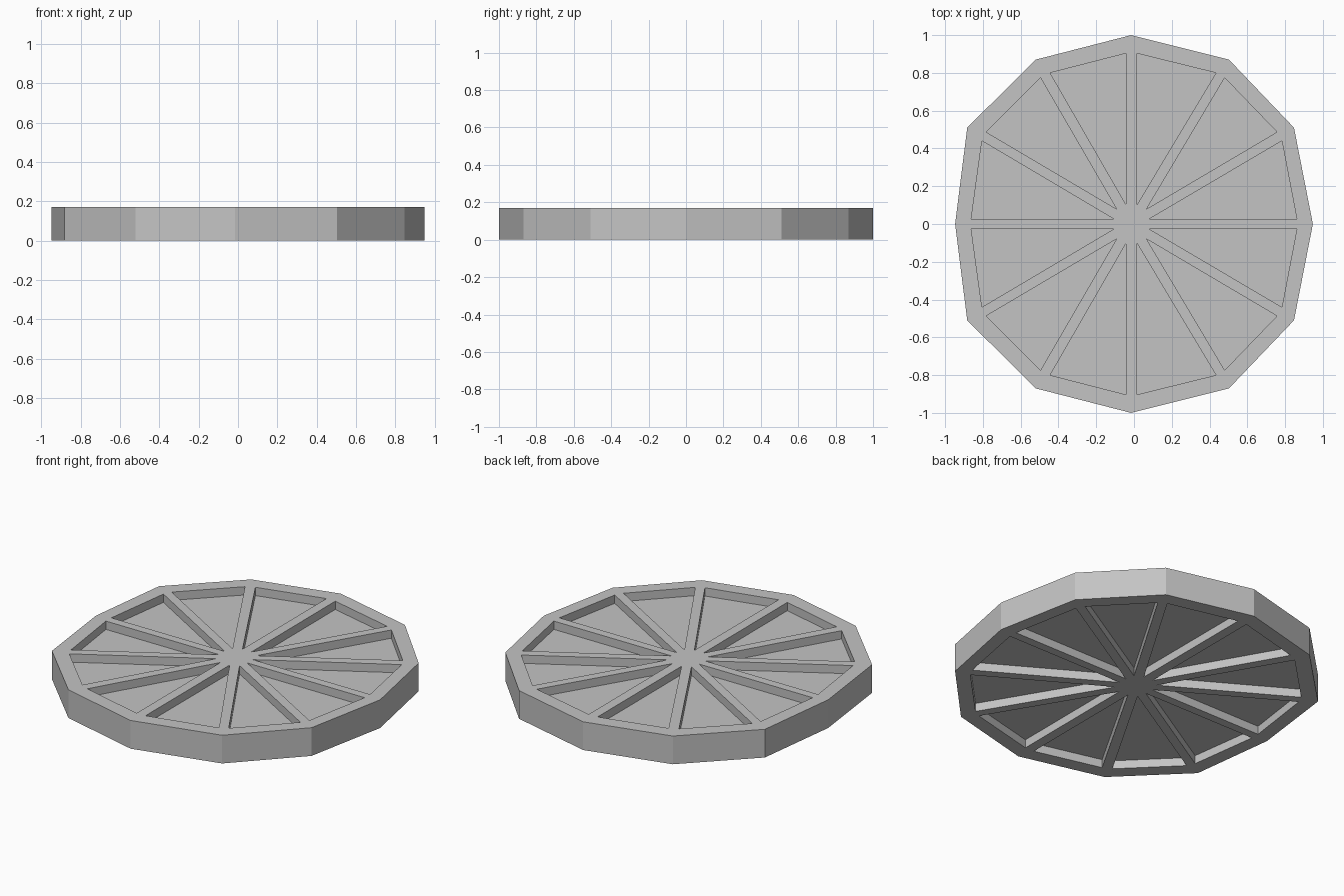
import bpy, bmesh

cube = bpy.data.objects.get("Cube")
if cube:
    bpy.data.objects.remove(cube, do_unlink=True)

HEIGHT, DEPTH = 0.17, 0.05

# Quarter layout: each point is (x on the left half, x on the right half, y)
HUB = (-0.015, -0.015, 0)
RIM = [(0.947, -0.947, 0), (0.847, -0.883, 0.51),
       (0.503, -0.521, 0.87), (-0.015, -0.015, 1)]
# Wedge pockets: apex, then the two corners beside the rim
POCKETS = [[(0.08, -0.106, 0.026), (0.862, -0.862, 0.026), (0.783, -0.805, 0.44)],
           [(0.066, -0.092, 0.079), (0.757, -0.783, 0.487), (0.48, -0.495, 0.774)],
           [(0.017, -0.043, 0.104), (0.434, -0.444, 0.8), (0.016, -0.043, 0.903)]]

grey = bpy.data.materials.new("plain grey")
grey.use_nodes = True
colour = (0.55, 0.55, 0.55, 1)
grey.diffuse_color = colour
grey.node_tree.nodes["Principled BSDF"].inputs["Base Color"].default_value = colour

bm = bmesh.new()


def add_face(points):
    bm.faces.new([bm.verts.new(p) for p in points])


def add_sector(i, half, flip):
    def place(point, z):
        return (point[half], flip * point[2], z)

    start, end = RIM[i], RIM[i + 1]
    apex, a, b = POCKETS[i]
    for z, floor in ((HEIGHT, HEIGHT - DEPTH), (0, DEPTH)):
        # Rim and half of each neighbouring spoke
        for quad in ((start, end, b, a), (HUB, start, a, apex), (HUB, apex, b, end)):
            add_face([place(p, z) for p in quad])
        # Recessed panel and its walls
        add_face([place(p, floor) for p in (apex, a, b)])
        for p, q in ((apex, a), (a, b), (b, apex)):
            add_face([place(p, z), place(q, z), place(q, floor), place(p, floor)])
    # Outer side
    add_face([place(start, 0), place(end, 0), place(end, HEIGHT), place(start, HEIGHT)])


for half in (0, 1):
    for flip in (1, -1):
        for i in range(len(POCKETS)):
            add_sector(i, half, flip)

# Weld the sectors and merge coplanar faces
bmesh.ops.remove_doubles(bm, verts=bm.verts, dist=0.0005)
bmesh.ops.recalc_face_normals(bm, faces=bm.faces)

mesh = bpy.data.meshes.new("spoked_wheel")
bm.to_mesh(mesh)
bm.free()
mesh.materials.append(grey)
wheel = bpy.data.objects.new("spoked_wheel", mesh)
bpy.context.collection.objects.link(wheel)
